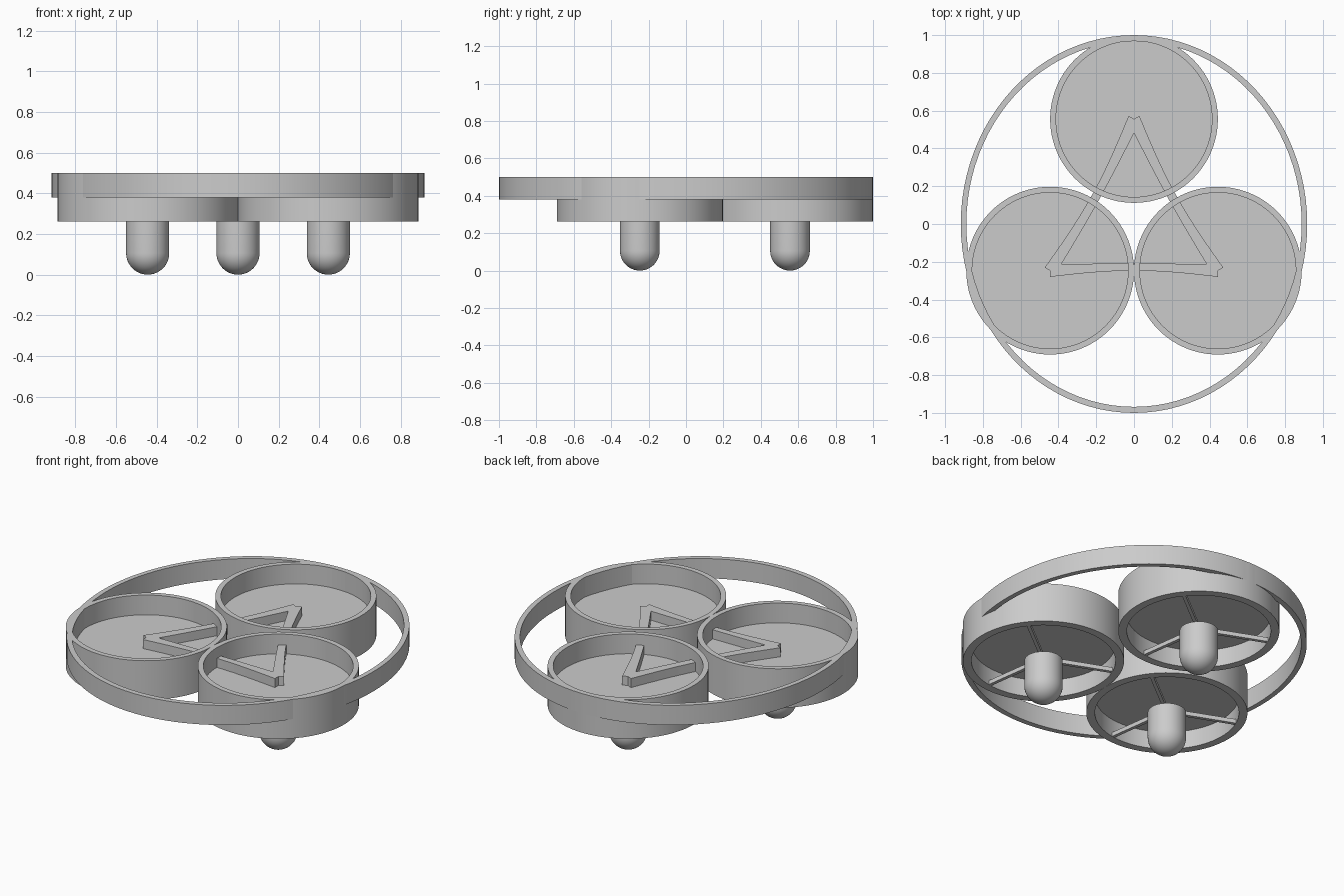
import bpy
import bmesh
from math import sin, cos, pi, radians
from mathutils import Vector

cube = bpy.data.objects.get("Cube")
if cube:
    bpy.data.objects.remove(cube, do_unlink=True)

grey = bpy.data.materials.new("plain_grey")
grey.use_nodes = True
colour = (0.6, 0.6, 0.6, 1)
grey.diffuse_color = colour
grey.node_tree.nodes["Principled BSDF"].inputs["Base Color"].default_value = colour

SEGS = 96
TOP = 0.5        # shared rim height
DUCT_BASE = 0.262
DUCT_R = 0.444
UPPER_R = 0.413  # duct bore above the disc
LOWER_R = 0.397  # duct bore below the disc
DISC_Z = 0.38
CENTRES = {"back": Vector((0, 0.556)), "left": Vector((0.444, -0.247)),
           "right": Vector((-0.444, -0.247))}


def finish(name, bm, smooth=True):
    bmesh.ops.recalc_face_normals(bm, faces=bm.faces)
    mesh = bpy.data.meshes.new(name)
    bm.to_mesh(mesh)
    bm.free()
    mesh.materials.append(grey)
    ob = bpy.data.objects.new(name, mesh)
    bpy.context.collection.objects.link(ob)
    if smooth:
        bpy.ops.object.select_all(action='DESELECT')
        ob.select_set(True)
        bpy.context.view_layer.objects.active = ob
        bpy.ops.object.shade_smooth_by_angle(angle=radians(35))
    return ob


def lathe(name, profile, centre=(0, 0), closed=False, stretch=(1, 1)):
    """Spin (radius, z) points round a vertical axis."""
    bm = bmesh.new()
    rings = []
    for r, z in profile:
        if r == 0:
            rings.append([bm.verts.new((centre[0], centre[1], z))] * SEGS)
            continue
        rings.append([bm.verts.new((centre[0] + r * stretch[0] * cos(2 * pi * i / SEGS),
                                    centre[1] + r * stretch[1] * sin(2 * pi * i / SEGS), z))
                      for i in range(SEGS)])
    pairs = list(zip(rings, rings[1:]))
    if closed:
        pairs.append((rings[-1], rings[0]))
    for a, b in pairs:
        for i in range(SEGS):
            j = (i + 1) % SEGS
            bm.faces.new(dict.fromkeys((a[i], a[j], b[j], b[i])))
    return finish(name, bm)


def bar(name, start, end, z0, z1, width, mid_width=None, bow=0, steps=1):
    """Upright-sided bar between two plan points, waisted and bowed at the middle."""
    mid_width = mid_width or width
    along = end - start
    side = Vector((-along.y, along.x)).normalized()
    bm = bmesh.new()
    loops = []
    for k in range(steps + 1):
        t = k / steps
        swell = sin(pi * t)
        mid = start + along * t + side * bow * swell
        half = (width + (mid_width - width) * swell) / 2
        a, b = mid + side * half, mid - side * half
        loops.append([bm.verts.new((p.x, p.y, z))
                      for p, z in ((a, z0), (b, z0), (b, z1), (a, z1))])
    for p, q in zip(loops, loops[1:]):
        for i in range(4):
            j = (i + 1) % 4
            bm.faces.new((p[i], p[j], q[j], q[i]))
    bm.faces.new(loops[0])
    bm.faces.new(loops[-1])
    return finish(name, bm, smooth=False)


# Oval guard hoop
lathe("outer_guard", [(1, 0.38), (1, TOP), (0.968, TOP), (0.968, 0.38)],
      closed=True, stretch=(0.917, 1))

for side_name, c in CENTRES.items():
    # Duct wall, slightly thicker below the disc
    lathe(side_name + "_duct",
          [(DUCT_R, DUCT_BASE), (DUCT_R, TOP), (UPPER_R, TOP), (UPPER_R, DISC_Z),
           (LOWER_R, DISC_Z - 0.01), (LOWER_R, DUCT_BASE)], c, closed=True)
    # Rotor disc
    lathe(side_name + "_rotor_disc",
          [(0, DISC_Z - 0.01), (UPPER_R, DISC_Z - 0.01), (UPPER_R, DISC_Z), (0, DISC_Z)], c)
    # Motor pod with domed lower end
    r = 0.106
    dome = [(r * sin(pi / 2 * k / 12), r - r * cos(pi / 2 * k / 12)) for k in range(13)]
    lathe(side_name + "_motor_pod", dome + [(r, 0.264), (0, 0.264)], c)
    # Three spokes carrying the pod
    for n, angle in enumerate((-82, 38, 158)):
        tip = Vector((cos(radians(angle)), sin(radians(angle)))) * (LOWER_R + 0.01)
        bar(f"{side_name}_spoke_{n + 1}", c, c + tip, 0.263, 0.288, 0.02)

# Triangular frame joining the ducts, each bar bowed towards the middle
for a, b, mid_width in (("right", "left", 0.038), ("left", "back", 0.045),
                        ("back", "right", 0.045)):
    bar(f"{a}_to_{b}_frame_bar", CENTRES[a], CENTRES[b], DISC_Z - 0.005, 0.435,
        0.066, mid_width, bow=mid_width / 2, steps=12)
